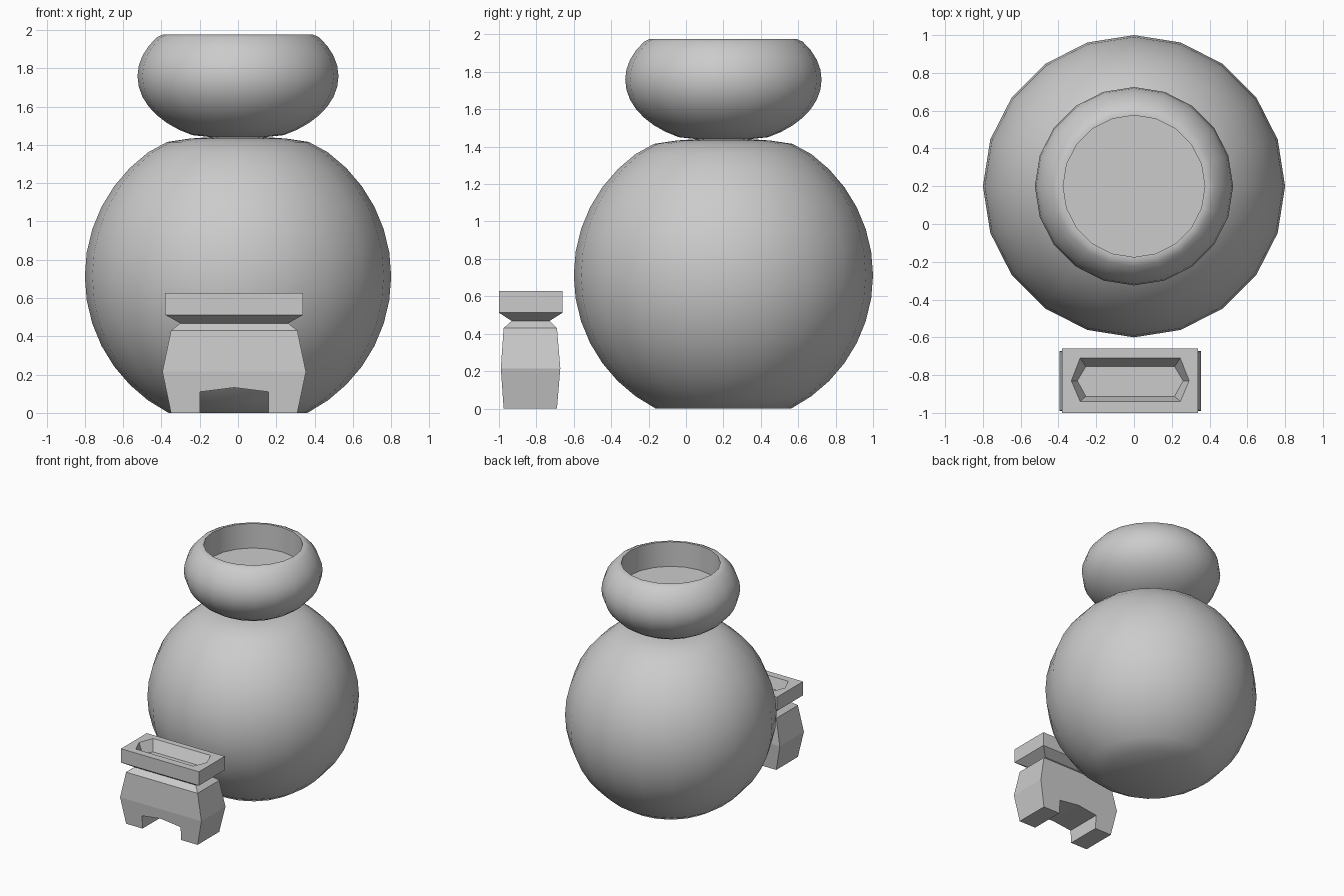
import bpy, bmesh
from math import cos, sin, pi, radians

if "Cube" in bpy.data.objects:
    bpy.data.objects.remove(bpy.data.objects["Cube"])

CY = 0.2      # pot axis, y
SX, SY = -0.02, -0.83   # small stand centre
SIDES = 20


def finish(name, bm):
    bmesh.ops.recalc_face_normals(bm, faces=bm.faces)
    me = bpy.data.meshes.new(name)
    bm.to_mesh(me)
    bm.free()
    ob = bpy.data.objects.new(name, me)
    bpy.context.collection.objects.link(ob)
    return ob


def loft(name, rings):
    """Bridge successive closed loops of points and cap both ends."""
    bm = bmesh.new()
    loops = [[bm.verts.new(p) for p in ring] for ring in rings]
    n = len(loops[0])
    for a, b in zip(loops, loops[1:]):
        for i in range(n):
            j = (i + 1) % n
            bm.faces.new((a[i], a[j], b[j], b[i]))
    bm.faces.new(loops[0][::-1])
    bm.faces.new(loops[-1])
    return finish(name, bm)


def turned(name, profile):
    """Round part from (radius, z) pairs."""
    ob = loft(name, [[(r * cos(2 * pi * i / SIDES), CY + r * sin(2 * pi * i / SIDES), z)
                      for i in range(SIDES)] for r, z in profile])
    bpy.ops.object.select_all(action='DESELECT')
    ob.select_set(True)
    bpy.context.view_layer.objects.active = ob
    bpy.ops.object.shade_smooth_by_angle(angle=radians(35))
    return ob


def rect(hx, y0, y1, z):
    return [(SX - hx, y0, z), (SX + hx, y0, z), (SX + hx, y1, z), (SX - hx, y1, z)]


def hexagon(hx, cx, y0, y1, z):
    return [(SX - hx, SY, z), (SX - cx, y0, z), (SX + cx, y0, z),
            (SX + hx, SY, z), (SX + cx, y1, z), (SX - cx, y1, z)]


def cut(ob, cutter):
    cutter.hide_render = True
    m = ob.modifiers.new("cut", 'BOOLEAN')
    m.operation = 'DIFFERENCE'
    m.solver = 'EXACT'
    m.object = cutter
    bpy.context.view_layer.objects.active = ob
    bpy.ops.object.modifier_apply(modifier=m.name)
    bpy.data.objects.remove(cutter)


# Large round body: sphere cut flat at the base, shallow shoulder on top
body = [(0.8 * cos(radians(a)), 0.713 + 0.8 * sin(radians(a))) for a in range(-63, 64, 9)]
body[-1] = (0.37, 1.415)
turned("round_body", body + [(0.25, 1.433), (0.13, 1.441)])

# Upper bowl: squashed ball with an open, recessed top
bowl = [(0.525 * cos(radians(a)), 1.758 + 0.345 * sin(radians(a))) for a in range(-63, 37, 9)]
turned("upper_bowl", [(0.13, 1.439)] + bowl +
       [(0.395, 1.975), (0.375, 1.975), (0.375, 1.77)])

# Small stand: legs, waist and top plate
stand = loft("small_stand", [
    rect(0.33, -0.975, -0.69, 0.0),
    rect(0.375, -0.99, -0.672, 0.215),
    rect(0.33, -0.975, -0.69, 0.43),
    rect(0.282, -0.932, -0.73, 0.468),
    rect(0.36, -1.0, -0.66, 0.512),
    rect(0.36, -1.0, -0.66, 0.627)])

# Arched notch between the legs
arch = [(-0.178, -0.1), (0.178, -0.1), (0.178, 0.11), (0, 0.132), (-0.178, 0.11)]
cut(stand, loft("arch_cutter", [[(SX + x, y, z) for x, z in arch] for y in (-1.2, -0.5)]))

# Tapered six-sided tray in the plate
cut(stand, loft("tray_cutter", [
    hexagon(0.28, 0.235, -0.912, -0.755, 0.54),
    hexagon(0.312, 0.265, -0.94, -0.71, 0.627),
    hexagon(0.312, 0.265, -0.94, -0.71, 0.75)]))
